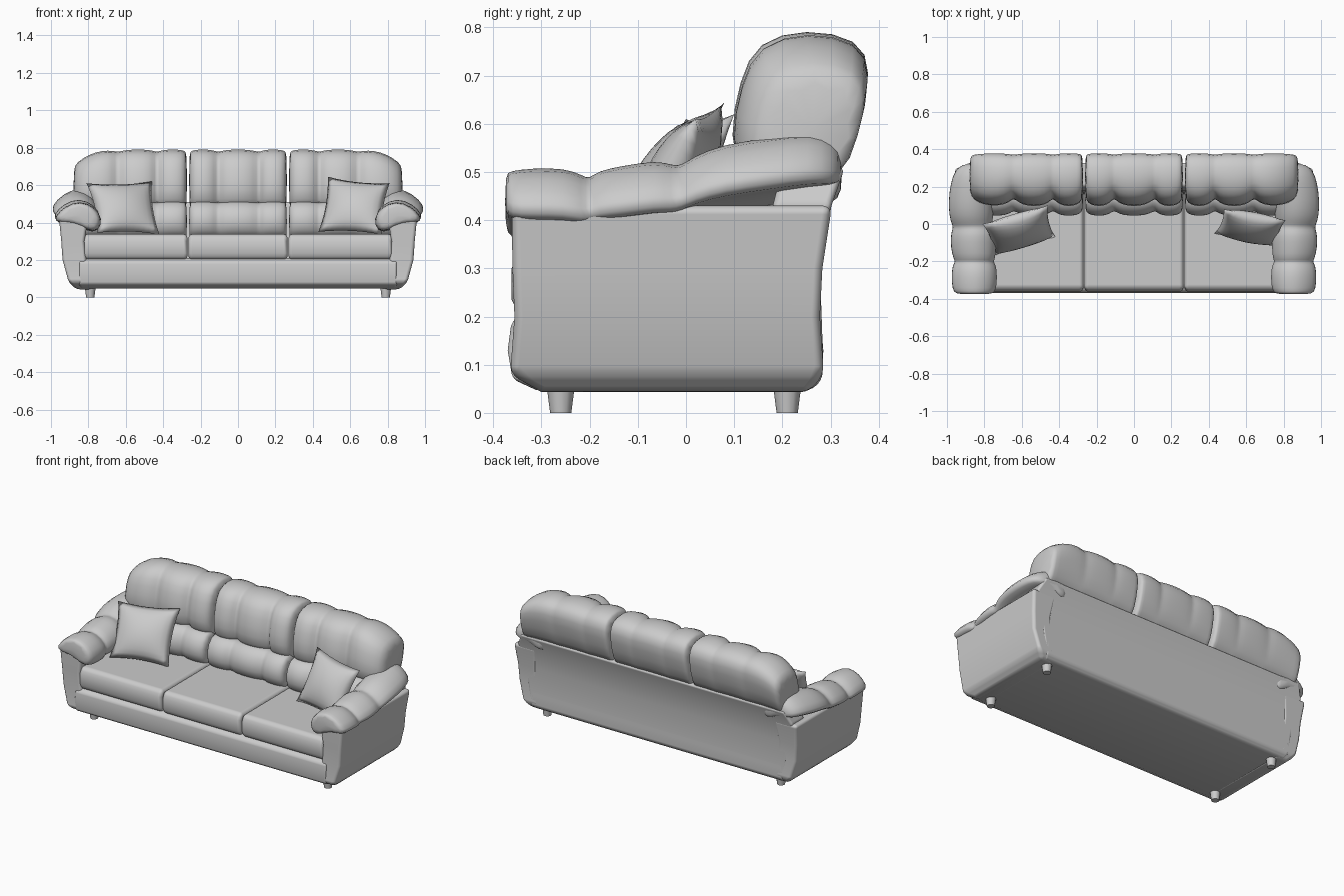
import bpy, bmesh
from mathutils import Vector

if "Cube" in bpy.data.objects:
    bpy.data.objects.remove(bpy.data.objects["Cube"])


def loft(name, rings, sub=0, bevel=0.0):
    """Skin a list of closed rings, cap both ends, soften with subsurf or bevel."""
    bm = bmesh.new()
    vs = [[bm.verts.new(p) for p in r] for r in rings]
    n = len(rings[0])
    for a, b in zip(vs, vs[1:]):
        for i in range(n):
            j = (i + 1) % n
            bm.faces.new((a[i], a[j], b[j], b[i]))
    bm.faces.new(vs[0])
    bm.faces.new(vs[-1])
    return finish(name, bm, sub, bevel)


def finish(name, bm, sub=0, bevel=0.0):
    bmesh.ops.recalc_face_normals(bm, faces=bm.faces)
    me = bpy.data.meshes.new(name)
    bm.to_mesh(me)
    bm.free()
    for p in me.polygons:
        p.use_smooth = True
    ob = bpy.data.objects.new(name, me)
    bpy.context.collection.objects.link(ob)
    if bevel:
        m = ob.modifiers.new("bevel", "BEVEL")
        m.width, m.segments, m.harden_normals = bevel, 3, True
    if sub:
        m = ob.modifiers.new("subsurf", "SUBSURF")
        m.levels = m.render_levels = sub
    return ob


def rect(x0, x1, y0, y1, z):
    return [(x0, y0, z), (x1, y0, z), (x1, y1, z), (x0, y1, z)]


def lobes(name, profile, edges, pivot, taper, side=1):
    """Cushion swept along x with a pinch at each seam; taper rounds the outer end."""
    st = []
    for a, b in zip(edges, edges[1:]):
        w = b - a
        st += [(a + .004, .82, .965), (a + .12 * w, .95, .99), (a + .35 * w, 1.02, 1.01),
               (a + .65 * w, 1.02, 1.01), (a + .88 * w, .95, .99)]
    st.append((edges[-1] - .004, .82, .965))
    py, pz = pivot
    rings = []
    for x, sy, sz in st:
        if taper:
            t = max(0, (x - .62) / (edges[-1] - .62))
            sz *= 1 - .28 * t ** 3
            sy *= 1 - .12 * t ** 4
        rings.append([(side * x, py + (y - py) * sy, pz + (z - pz) * sz) for y, z in profile])
    return loft(name, rings, sub=1)


def pillow(name, bl, br, tr, tl, thick=.065, n=12):
    """Square pillow spanned by four corners, with pinched edges."""
    bl, br, tr, tl = map(Vector, (bl, br, tr, tl))
    nor = (br - bl).cross(tl - bl).normalized()
    bm = bmesh.new()
    for s in (-1, 1):
        g = []
        for i in range(n + 1):
            row = []
            for j in range(n + 1):
                u, v = 2 * i / n - 1, 2 * j / n - 1
                h = thick * ((1 - u * u) * (1 - v * v)) ** .6
                a = u * (1 - .09 * (1 - v * v)) / 2 + .5
                b = v * (1 - .09 * (1 - u * u)) / 2 + .5
                p = bl.lerp(br, a).lerp(tl.lerp(tr, a), b)
                row.append(bm.verts.new(p + nor * h * s))
            g.append(row)
        for i in range(n):
            for j in range(n):
                bm.faces.new((g[i][j], g[i + 1][j], g[i + 1][j + 1], g[i][j + 1]))
    bmesh.ops.remove_doubles(bm, verts=bm.verts, dist=1e-5)
    return finish(name, bm)


# Base with bulging front rail
loft("base", [rect(-x, x, y0, y1, z) for z, x, y0, y1 in (
    (.047, .84, -.31, .26), (.07, .85, -.36, .283), (.13, .85, -.37, .285),
    (.19, .85, -.362, .28), (.21, .85, -.33, .28))], bevel=.012)

# Back panel
loft("back_panel", [rect(-x, x, y0, y1, z) for z, x, y0, y1 in (
    (.1, .86, .15, .285), (.3, .89, .17, .278), (.43, .93, .18, .302), (.51, .89, .2, .33))],
    bevel=.015)

# Three seat cushions
for name, a, b in (("seat_left", -.825, -.27), ("seat_middle", -.265, .265), ("seat_right", .27, .825)):
    loft(name, [rect(a, b, y0, .2, z) for z, y0 in (
        (.2, -.345), (.235, -.362), (.3, -.362), (.338, -.345))], bevel=.022)

# Back cushions, upper roll and lower lumbar row
upper = [(.12, .48), (.092, .57), (.115, .69), (.15, .77), (.25, .795), (.36, .775),
         (.385, .71), (.362, .6), (.325, .48), (.2, .46)]
lower = [(.11, .31), (.05, .35), (.04, .43), (.08, .51), (.2, .53), (.22, .31)]
mid = (-.266, -.11, .11, .266)
out = (.268, .43, .64, .885)
for part, prof, piv in (("back_cushion", upper, (.33, .48)), ("lumbar_cushion", lower, (.2, .32))):
    lobes(part + "_middle", prof, mid, piv, False)
    edges = out if prof is upper else (.268, .43, .64, .84)
    for s, side in ((-1, "left"), (1, "right")):
        lobes(f"{part}_{side}", prof, edges, piv, prof is upper, s)

# Arms: side panel, padded roll in three sections, and feet
pad = [(.745, .35), (.722, .42), (.765, .485), (.845, .518), (.925, .49), (.985, .43),
       (.97, .395), (.88, .40), (.80, .355)]
stations = [  # y, scale, x shift, z shift
    (-.376, .72, 0, .01), (-.365, .92, 0, 0), (-.32, 1, 0, 0), (-.25, 1, 0, 0), (-.215, .93, 0, -.01),
    (-.2, .84, 0, -.01), (-.185, .92, 0, 0), (-.13, 1, .005, .005), (-.06, 1, .005, .016),
    (-.03, .93, .005, .012), (-.01, .86, .01, .015), (.015, .93, .015, .03), (.08, 1, .017, .05),
    (.17, 1, .014, .062), (.26, .98, -.002, .075), (.305, .88, -.02, .07), (.325, .6, -.03, .07)]
for s, side in ((-1, "left"), (1, "right")):
    loft(f"arm_panel_{side}", [rect(s * a, s * b, y0, y1, z) for z, a, b, y0, y1 in (
        (.043, .78, .865, -.30, .255), (.08, .80, .905, -.365, .286), (.2, .81, .938, -.356, .278),
        (.3, .82, .945, -.36, .283), (.43, .80, .958, -.362, .303))], bevel=.018)
    loft(f"arm_pad_{side}", [
        [(s * (.855 + (x - .855) * k + dx), y, .43 + (z - .43) * k + dz) for x, z in pad]
        for y, k, dx, dz in stations], sub=1)
    for y, pos in ((-.26, "front"), (.21, "back")):
        bpy.ops.mesh.primitive_cone_add(vertices=12, radius1=.022, radius2=.031, depth=.07,
                                        location=(s * .79, y, .035))
        foot = bpy.context.object
        foot.name = f"{pos}_foot_{side}"
        bpy.ops.object.shade_smooth_by_angle()

# Throw pillows
pillow("pillow_left", (-.75, -.17, .345), (-.42, -.07, .335), (-.46, .10, .62), (-.81, 0, .61))
pillow("pillow_right", (.43, -.05, .35), (.77, -.12, .335), (.81, .02, .61), (.48, .08, .645))
